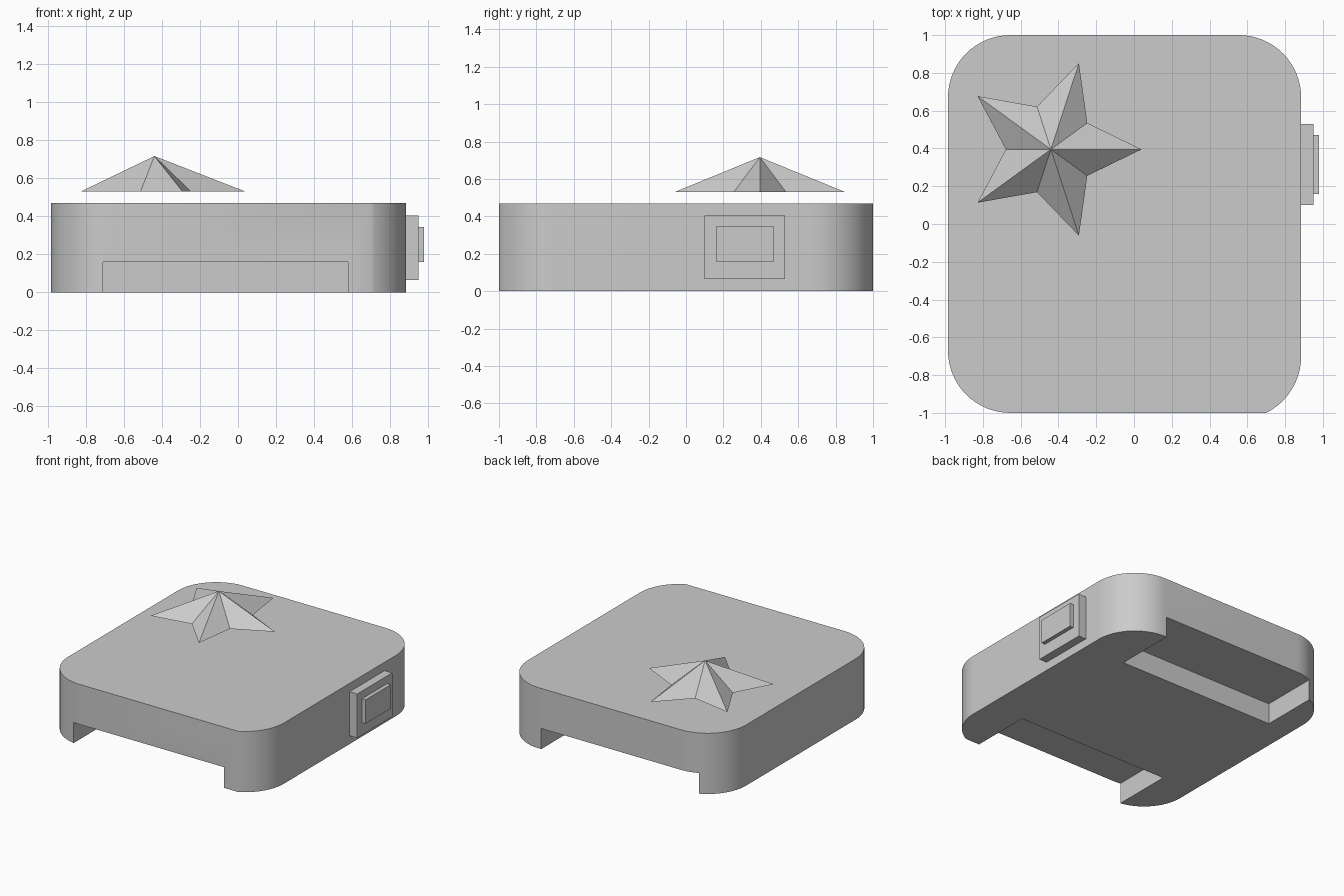
import bpy, bmesh, math
from mathutils import Vector

cube = bpy.data.objects.get("Cube")
if cube:
    bpy.data.objects.remove(cube, do_unlink=True)

grey = bpy.data.materials.new("light grey")
grey.use_nodes = True
colour = (0.6, 0.6, 0.6, 1)
grey.diffuse_color = colour
grey.node_tree.nodes["Principled BSDF"].inputs["Base Color"].default_value = colour


def add_object(name, bm):
    bmesh.ops.recalc_face_normals(bm, faces=bm.faces)
    mesh = bpy.data.meshes.new(name)
    bm.to_mesh(mesh)
    bm.free()
    mesh.materials.append(grey)
    obj = bpy.data.objects.new(name, mesh)
    bpy.context.collection.objects.link(obj)
    return obj


def prism(name, outline, bottom, top):
    bm = bmesh.new()
    face = bm.faces.new([bm.verts.new((x, y, bottom)) for x, y in outline])
    moved = bmesh.ops.extrude_face_region(bm, geom=[face])["geom"]
    verts = [g for g in moved if isinstance(g, bmesh.types.BMVert)]
    bmesh.ops.translate(bm, verts=verts, vec=(0, 0, top - bottom))
    return add_object(name, bm)


def box(name, low, high):
    outline = [(low[0], low[1]), (high[0], low[1]), (high[0], high[1]), (low[0], high[1])]
    return prism(name, outline, low[2], high[2])


# Body: rounded block, with the front left corner arc cut short by the front
corners = [(0.555, 0.67, 0.33, 0, 90), (-0.655, 0.67, 0.33, 90, 180),
           (-0.655, -0.67, 0.33, 180, 270), (0.55, -0.70, 0.335, 296.5, 360)]
outline = []
for cx, cy, radius, start, end in corners:
    for i in range(17):
        a = math.radians(start + (end - start) * i / 16)
        outline.append((cx + radius * math.cos(a), cy + radius * math.sin(a)))
body = prism("body", outline, 0, 0.47)

# Slots under the front and back edges
slots = [box("front_slot_cutter", (-0.71, -1.2, -0.1), (0.58, -0.53, 0.16)),
         box("back_slot_cutter", (-0.79, 0.53, -0.1), (0.54, 1.2, 0.16))]
for slot in slots:
    cut = body.modifiers.new(slot.name, "BOOLEAN")
    cut.operation = "DIFFERENCE"
    cut.solver = "EXACT"
    cut.object = slot
    slot.hide_render = True
bpy.ops.object.select_all(action="DESELECT")
body.select_set(True)
bpy.context.view_layer.objects.active = body
for slot in slots:
    bpy.ops.object.modifier_apply(modifier=slot.name)
    bpy.data.objects.remove(slot, do_unlink=True)
bpy.ops.object.shade_smooth_by_angle(angle=math.radians(30))

# Side button and its plate
box("side_plate", (0.885, 0.10, 0.065), (0.95, 0.53, 0.405))
box("side_button", (0.95, 0.16, 0.16), (0.98, 0.47, 0.345))

# Faceted star floating above the top
bm = bmesh.new()
centre = Vector((-0.44, 0.395, 0.53))
ring = []
for i in range(10):
    a = math.radians(36 * i)
    r = 0.238 if i % 2 else 0.48
    ring.append(bm.verts.new(centre + Vector((math.cos(a), math.sin(a), 0)) * r))
apex = bm.verts.new(centre + Vector((0, 0, 0.187)))
for i in range(10):
    bm.faces.new((ring[i], ring[(i + 1) % 10], apex))
bm.faces.new(ring[::-1])
add_object("star", bm)
